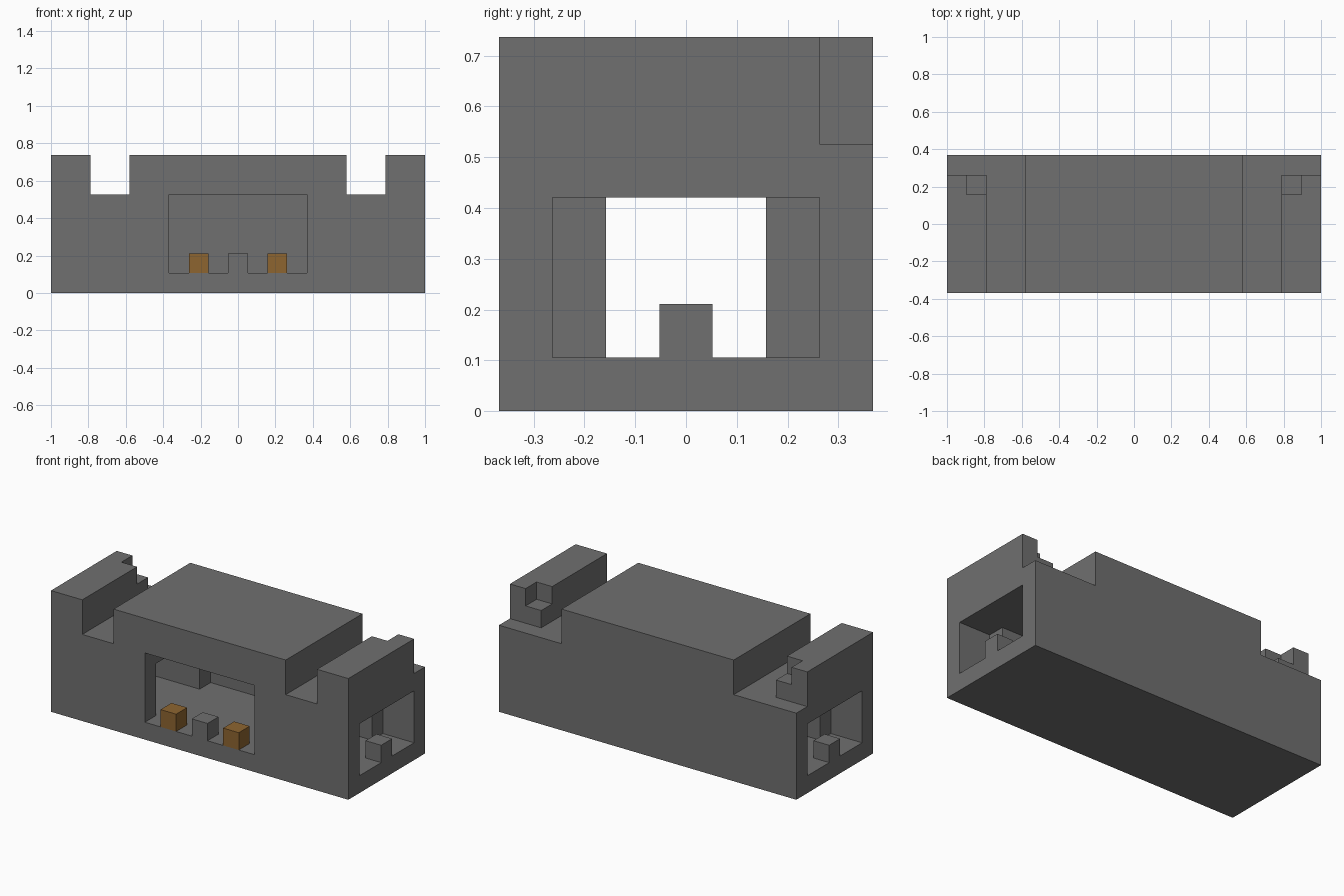
import bpy
import bmesh
import math
from mathutils import Vector

if "Cube" in bpy.data.objects:
    bpy.data.objects.remove(bpy.data.objects["Cube"], do_unlink=True)

U = 2 / 19  # one building block


def material(name, rgb):
    mat = bpy.data.materials.new(name)
    mat.use_nodes = True
    colour = (*rgb, 1)
    mat.diffuse_color = colour
    mat.node_tree.nodes["Principled BSDF"].inputs["Base Color"].default_value = colour
    return mat


stone = material("grey stone", (0.16, 0.16, 0.16))
timber = material("brown orange", (0.27, 0.13, 0.03))


def box(name, x, y, z, mat=stone):
    """Box from (min, max) ranges given in blocks."""
    bm = bmesh.new()
    bmesh.ops.create_cube(bm, size=1)
    for v in bm.verts:
        v.co = Vector([(a + b) / 2 + c * (b - a) for (a, b), c in zip((x, y, z), v.co)]) * U
    mesh = bpy.data.meshes.new(name)
    bm.to_mesh(mesh)
    bm.free()
    mesh.materials.append(mat)
    obj = bpy.data.objects.new(name, mesh)
    bpy.context.collection.objects.link(obj)
    return obj


def carve(target, x, y, z):
    cutter = box("cutter", x, y, z)
    cutter.hide_render = True
    mod = target.modifiers.new("carve", 'BOOLEAN')
    mod.operation = 'DIFFERENCE'
    mod.solver = 'EXACT'
    mod.object = cutter
    bpy.context.view_layer.objects.active = target
    bpy.ops.object.modifier_apply(modifier=mod.name)
    bpy.data.objects.remove(cutter, do_unlink=True)


def side_range(side, a, b):
    return tuple(sorted((side * a, side * b)))


building = box("building", (-9.5, 9.5), (-3.5, 3.5), (0, 7))

# Passage from end to end, and the taller hall behind the front opening
carve(building, (-10, 10), (-1.5, 1.5), (1, 4))
carve(building, (-3.5, 3.5), (-4, 2.5), (1, 5))
carve(building, (-4.5, 4.5), (-2.5, -1), (1, 4))

for side in (-1, 1):
    # Wide room at each end
    carve(building, side_range(side, 7.5, 10), (-2.5, 2.5), (1, 4))
    # Roof channel, rear ledge and corner step
    carve(building, side_range(side, 5.5, 7.5), (-4, 4), (5, 8))
    carve(building, side_range(side, 7, 10), (2.5, 4), (5, 8))
    carve(building, side_range(side, 7, 8.5), (1.5, 3), (6, 8))

# Merge leftover coplanar faces
bm = bmesh.new()
bm.from_mesh(building.data)
bmesh.ops.remove_doubles(bm, verts=bm.verts, dist=0.0001)
bmesh.ops.dissolve_limit(bm, angle_limit=math.radians(1), verts=bm.verts, edges=bm.edges)
bm.to_mesh(building.data)
bm.free()

# Small blocks standing in the openings
box("front_centre_block", (-0.5, 0.5), (-3.5, -2.5), (1, 2))
for side, label in ((-1, "right"), (1, "left")):
    box(label + "_timber_block", side_range(side, 1.5, 2.5), (-3.5, -2.5), (1, 2), timber)
    box(label + "_end_block", side_range(side, 8.5, 9.5), (-0.5, 0.5), (1, 2))
